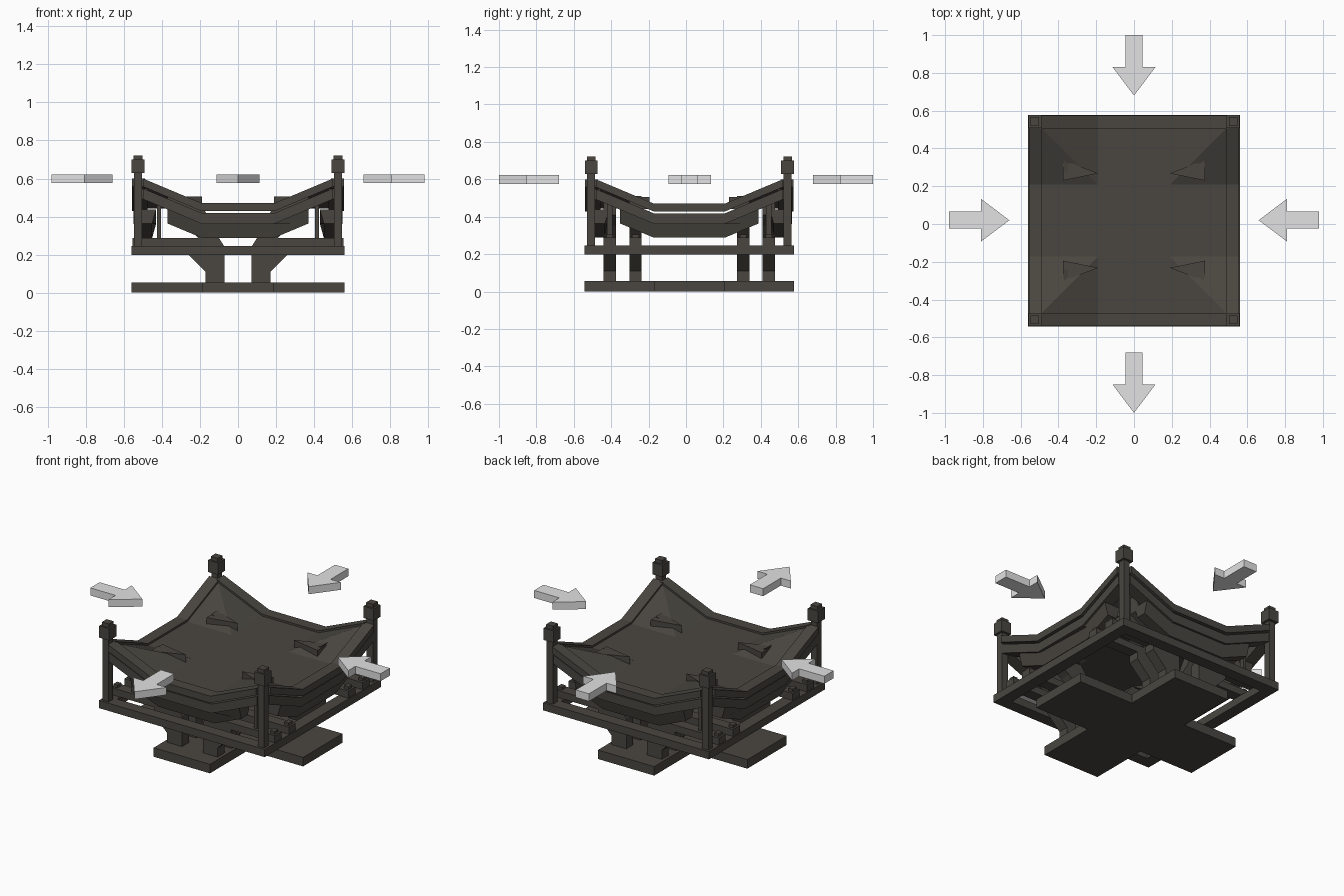
import bpy, bmesh

if "Cube" in bpy.data.objects:
    bpy.data.objects.remove(bpy.data.objects["Cube"])

CY = 0.018  # centre of the body in y


def material(name, rgb):
    m = bpy.data.materials.new(name)
    m.diffuse_color = (*rgb, 1)
    m.use_nodes = True
    m.node_tree.nodes["Principled BSDF"].inputs["Base Color"].default_value = m.diffuse_color
    return m


metal = material("dark_bronze", (0.068, 0.062, 0.052))
grey = material("light_grey", (0.76, 0.76, 0.76))


def finish(bm, name, mat):
    bmesh.ops.recalc_face_normals(bm, faces=bm.faces)
    me = bpy.data.meshes.new(name)
    bm.to_mesh(me)
    bm.free()
    me.materials.append(mat)
    ob = bpy.data.objects.new(name, me)
    bpy.context.collection.objects.link(ob)
    return ob


def prism(name, pts, lo, hi, place, mat=metal):
    """Extrude a 2D outline from lo to hi; place(u, v, w) gives the 3D point."""
    bm = bmesh.new()
    a = [bm.verts.new(place(u, v, lo)) for u, v in pts]
    b = [bm.verts.new(place(u, v, hi)) for u, v in pts]
    bm.faces.new(a)
    bm.faces.new(b[::-1])
    n = len(pts)
    for i in range(n):
        j = (i + 1) % n
        bm.faces.new((a[i], a[j], b[j], b[i]))
    return finish(bm, name, mat)


def box(name, x0, x1, y0, y1, z0, z1):
    return prism(name, [(x0, y0), (x1, y0), (x1, y1), (x0, y1)], z0, z1,
                 lambda u, v, w: (u, v + CY, w))


# cross-shaped foot plate
A, B = 0.19, 0.56
cross = [(A, A), (B, A), (B, -A), (A, -A), (A, -B), (-A, -B),
         (-A, -A), (-B, -A), (-B, A), (-A, A), (-A, B), (A, B)]
prism("foot_plate", cross, 0, 0.055, lambda u, v, w: (u, v + CY, w))

# square frame and corner posts with caps
for s in (-1, 1):
    e = sorted((s * 0.488, s * B))
    box("frame_side", e[0], e[1], -B, B, 0.198, 0.245)
    box("frame_end", -0.488, 0.488, e[0], e[1], 0.198, 0.245)
    for t in (-1, 1):
        x, y = s * 0.525, t * 0.525
        for nm, r, z0, z1 in (("post", 0.021, 0.245, 0.63),
                              ("post_cap", 0.034, 0.628, 0.7),
                              ("post_knob", 0.023, 0.7, 0.722)):
            box(nm, x - r, x + r, y - r, y + r, z0, z1)
        # thin strut under each corner
        box("strut", s * .415 - .01, s * .415 + .01, t * .425 - .015, t * .425 + .015, .285, .5)


# three stacked bent rails along each side, the lowest with a tapered underside
def rail(name, end, bot, top, lo, hi, taper=0.0):
    rise = 0.42 * (end - A)
    pts = [(-end, top + rise), (-A, top), (A, top), (end, top + rise),
           (end, bot + rise), (A, bot), (-A, bot), (-end, bot + rise)]

    def across(u, v, w):
        under = v - 0.42 * max(abs(u) - A, 0) < bot + 1e-4
        mid = (lo + hi) / 2 * (1 if w > 0 else -1)
        return mid + (w - mid) * (1 - taper) if under else w

    for s in (-1, 1):
        prism(name, pts, s * lo, s * hi, lambda u, v, w: (u, across(u, v, w) + CY, v))
        prism(name, pts, s * lo, s * hi, lambda u, v, w: (across(u, v, w), u + CY, v))


rail("upper_rail", 0.5, 0.428, 0.47, 0.488, 0.557)
rail("middle_rail", 0.5, 0.362, 0.418, 0.475, 0.548)
rail("lower_rail", 0.37, 0.288, 0.362, 0.43, 0.535, 0.4)

# dished sheet: flat cross in the middle, folded up at the corners
bm = bmesh.new()
grid = (-0.5, -A, A, 0.5)
vs = {}
for x in grid:
    for y in grid:
        z = 0.458 + 0.42 * min(abs(x) - A, abs(y) - A)
        vs[x, y] = bm.verts.new((x, y + CY, z))
for i in range(3):
    for j in range(3):
        q = [vs[grid[i], grid[j]], vs[grid[i + 1], grid[j]],
             vs[grid[i + 1], grid[j + 1]], vs[grid[i], grid[j + 1]]]
        if i == 1 or j == 1:
            bm.faces.new(q)
        else:
            k = 0 if i == j else 1  # fold line runs out to the corner
            bm.faces.new((q[k], q[k + 1], q[k + 2]))
            bm.faces.new((q[k], q[k + 2], q[(k + 3) % 4]))
sheet = finish(bm, "dish_sheet", metal)
mod = sheet.modifiers.new("thickness", 'SOLIDIFY')
mod.thickness = 0.015
mod.offset = -1

# bracket legs: pillar, flared shoulder, horizontal arm and raised curved horn
leg = [(0.07, 0.05), (0.17, 0.05), (0.17, 0.11), (0.26, 0.2), (0.26, 0.245),
       (0.555, 0.245), (0.555, 0.288), (0.21, 0.288), (0.27, 0.35), (0.37, 0.41),
       (0.37, 0.512), (0.19, 0.45), (0.13, 0.37), (0.1, 0.288), (0.07, 0.24)]
for sx in (-1, 1):
    for yc in (-0.425, -0.288, 0.288, 0.425):
        prism("bracket_leg", leg, yc - 0.033, yc + 0.033,
              lambda u, v, w: (sx * u, w + CY, v))
        box("arm_stud", sx * .53 - .014, sx * .53 + .014, yc - .018, yc + .018, .285, .305)
    # pointed wedges that break through the folded corners of the sheet
    for t in (-1, 1):
        prism("horn_wedge", [(0.19, 0.25), (0.375, 0.212), (0.375, 0.322)], 0.44, 0.505,
              lambda u, v, w: (sx * u, t * v + CY, w))

# four direction arrows, outline points along +u
arrow = [(0.66, 0), (0.81, 0.113), (0.81, 0.045), (0.98, 0.045),
         (0.98, -0.045), (0.81, -0.045), (0.81, -0.113)]
z0, z1 = 0.576, 0.622
prism("arrow_right", arrow, z0, z1, lambda u, v, w: (u, v + 0.02, w), grey)
prism("arrow_left", arrow, z0, z1, lambda u, v, w: (-u, v + 0.02, w), grey)
prism("arrow_back", arrow, z0, z1, lambda u, v, w: (v, u + 0.02, w), grey)
prism("arrow_front", arrow, z0, z1, lambda u, v, w: (v, u - 1.66, w), grey)
